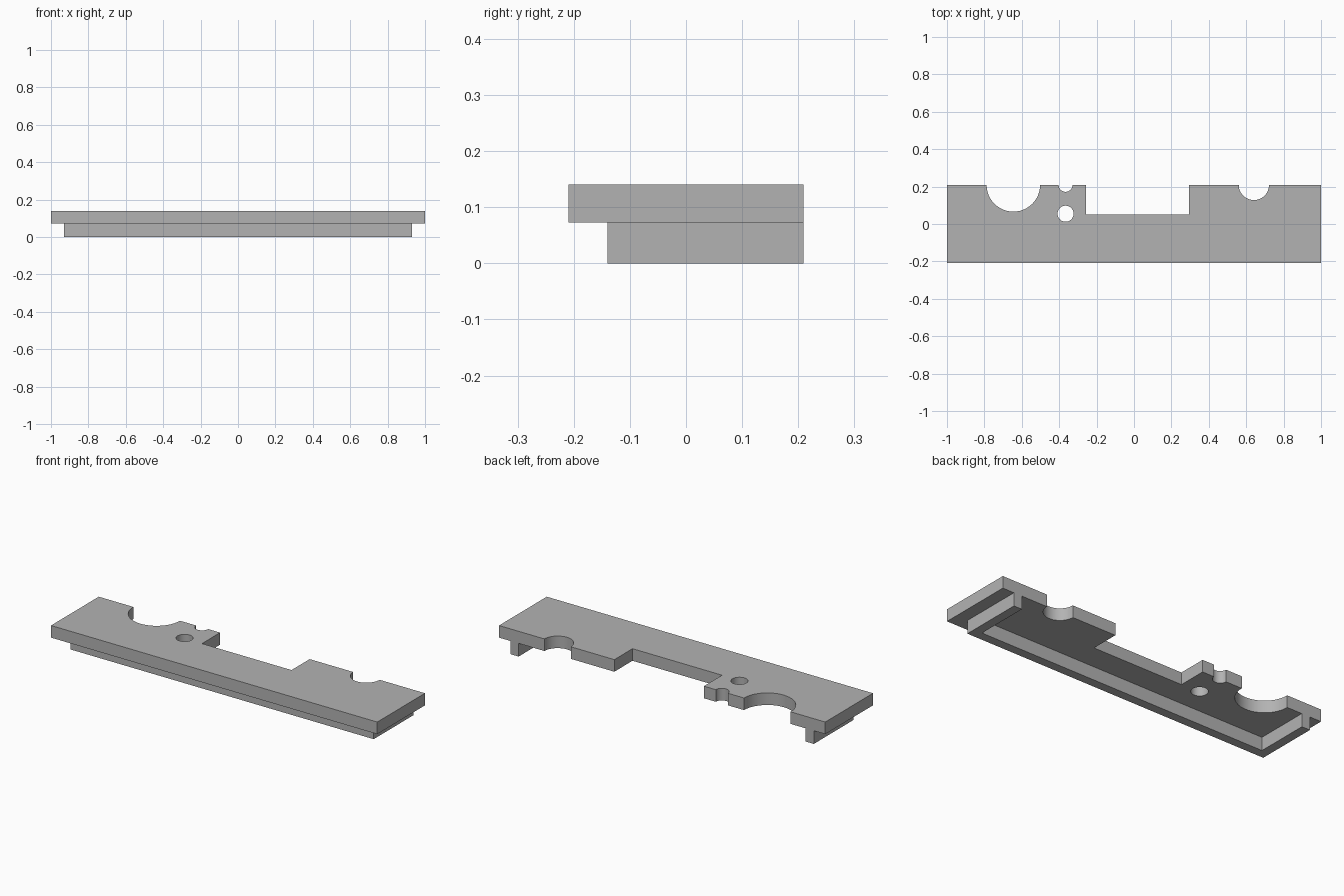
import bpy
import bmesh
from math import cos, sin, pi, radians

cube = bpy.data.objects.get("Cube")
if cube:
    bpy.data.objects.remove(cube, do_unlink=True)

grey = bpy.data.materials.new("plain grey")
grey.use_nodes = True
colour = (0.45, 0.45, 0.45, 1)
grey.diffuse_color = colour
grey.node_tree.nodes["Principled BSDF"].inputs["Base Color"].default_value = colour

BACK = 0.209
FRONT = -0.209
SPLIT = 0.073
TOP = 0.14


def arc(cx, cy, r, start, end, steps=24):
    """Points along a circular arc, both ends included."""
    angles = [start + (end - start) * i / steps for i in range(steps + 1)]
    return [(cx + r * cos(a), cy + r * sin(a)) for a in angles]


def notch(cx, r):
    """Half-round bite in the back edge, running from right to left."""
    return arc(cx, BACK, r, 0, -pi)


def slab(name, loops, z0, z1):
    """Extrude an outline, with optional holes, between two heights."""
    bm = bmesh.new()
    for loop in loops:
        verts = [bm.verts.new((x, y, z0)) for x, y in loop]
        for a, b in zip(verts, verts[1:] + verts[:1]):
            bm.edges.new((a, b))
    bmesh.ops.triangle_fill(bm, edges=bm.edges[:], use_beauty=True)
    result = bmesh.ops.extrude_face_region(bm, geom=bm.faces[:], use_keep_orig=True)
    top = [g for g in result["geom"] if isinstance(g, bmesh.types.BMVert)]
    bmesh.ops.translate(bm, verts=top, vec=(0, 0, z1 - z0))
    bmesh.ops.recalc_face_normals(bm, faces=bm.faces[:])
    mesh = bpy.data.meshes.new(name)
    bm.to_mesh(mesh)
    bm.free()
    mesh.materials.append(grey)
    obj = bpy.data.objects.new(name, mesh)
    bpy.context.collection.objects.link(obj)
    bpy.ops.object.select_all(action="DESELECT")
    obj.select_set(True)
    bpy.context.view_layer.objects.active = obj
    bpy.ops.object.shade_smooth_by_angle(angle=radians(30))
    return obj


# Top plate: back edge has round notches and a wide rectangular cutout
outline = [(-1, FRONT), (1, FRONT), (1, BACK)]
outline += notch(0.641, 0.081)
outline += [(0.293, BACK), (0.293, 0.05), (-0.256, 0.05), (-0.256, BACK)]
outline += notch(-0.366, 0.037)
outline += notch(-0.645, 0.143)
outline += [(-1, BACK)]
screw_hole = arc(-0.366, 0.055, 0.043, 0, 2 * pi, 32)[:-1]
slab("top_plate", [outline, screw_hole], SPLIT, TOP)

# U-shaped rim below: front wall and two side walls, open at the back
HALF, WALL, RIM_FRONT = 0.93, 0.05, -0.14
right_half = [(HALF, RIM_FRONT), (HALF, BACK), (HALF - WALL, BACK),
              (HALF - WALL, RIM_FRONT + WALL)]
left_half = [(-x, y) for x, y in reversed(right_half)]
slab("lower_rim", [right_half + left_half], 0, SPLIT)
